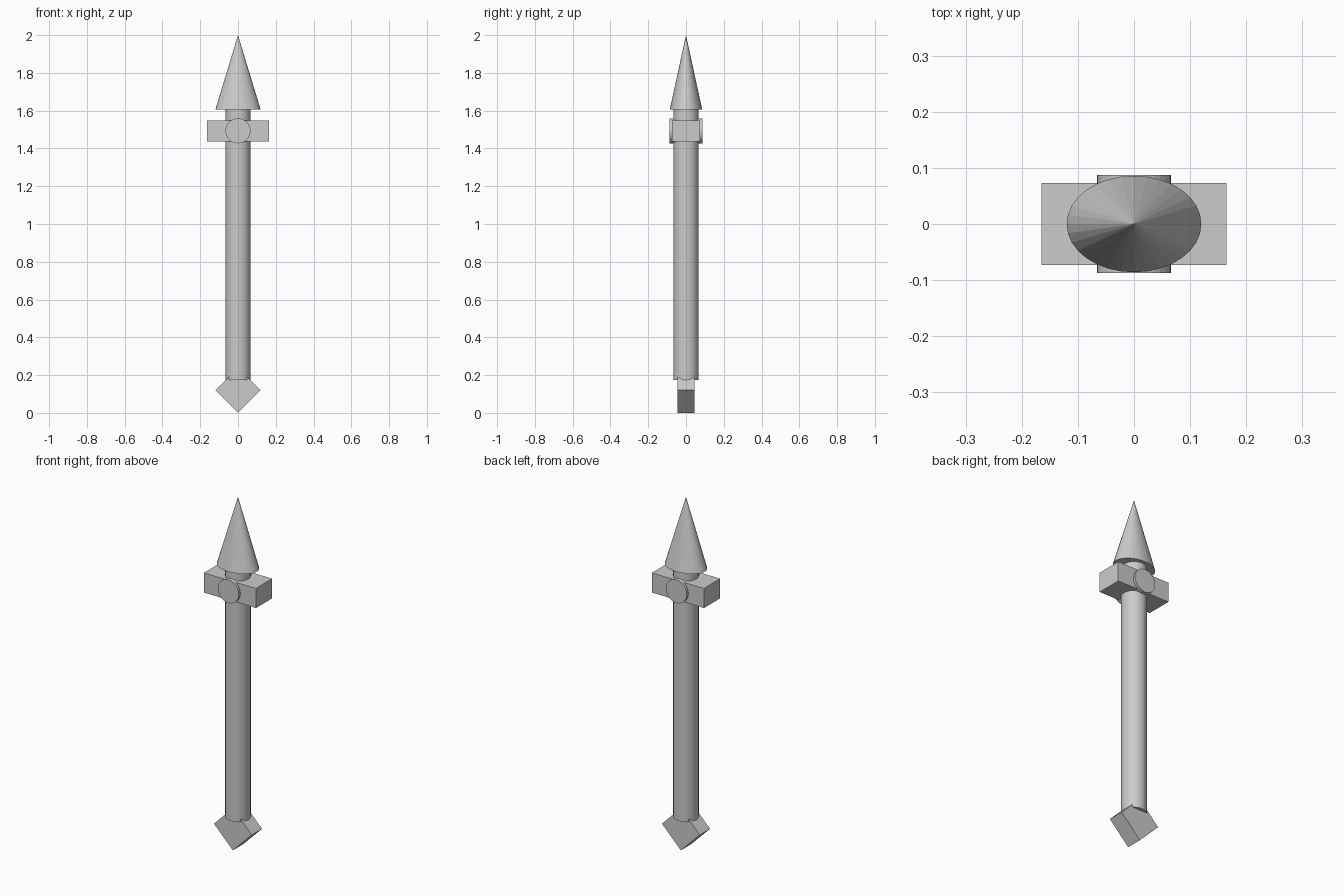
import bpy
from math import radians

if "Cube" in bpy.data.objects:
    bpy.data.objects.remove(bpy.data.objects["Cube"])


def box(name, size, loc, rot=(0, 0, 0)):
    bpy.ops.mesh.primitive_cube_add(size=1, location=loc, rotation=rot)
    ob = bpy.context.object
    ob.name = name
    ob.scale = size
    return ob


def tube(name, radius, depth, loc, rot=(0, 0, 0)):
    bpy.ops.mesh.primitive_cylinder_add(vertices=32, radius=radius, depth=depth,
                                        location=loc, rotation=rot)
    bpy.context.object.name = name
    return bpy.context.object


# Long round shaft, running through the collar up to the spear tip
SHAFT_BOTTOM, TIP_BASE = 0.175, 1.605
tube("shaft", 0.066, TIP_BASE - SHAFT_BOTTOM, (0, 0, (SHAFT_BOTTOM + TIP_BASE) / 2))

# Pointed tip, flattened front to back
bpy.ops.mesh.primitive_cone_add(vertices=32, radius1=0.12, radius2=0, depth=2 - TIP_BASE,
                                location=(0, 0, (2 + TIP_BASE) / 2))
tip = bpy.context.object
tip.name = "spear_tip"
tip.scale.y = 0.086 / 0.12

# Rectangular collar with a round boss through it
box("collar", (0.33, 0.146, 0.112), (0, 0, 1.493))
tube("collar_boss", 0.066, 0.174, (0, 0, 1.493), (radians(90), 0, 0))

# Diamond-shaped butt: a block turned on its corner
side = 0.12 * 2 ** 0.5
box("diamond_butt", (side, 0.092, side), (0, 0, 0.12), (0, radians(45), 0))
